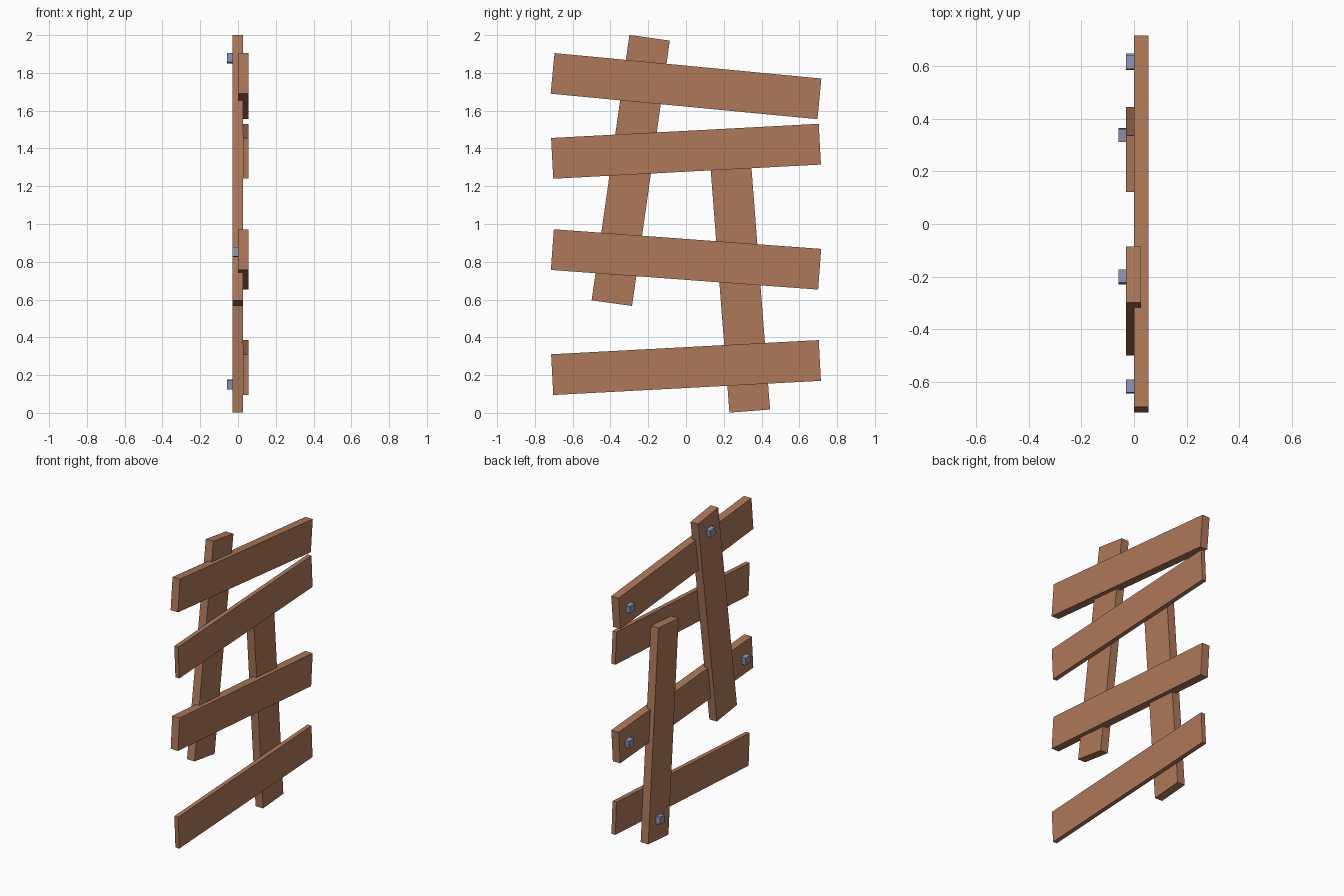
import bpy
import bmesh
import math
from mathutils import Matrix

if "Cube" in bpy.data.objects:
    bpy.data.objects.remove(bpy.data.objects["Cube"])


def flat_material(name, color):
    m = bpy.data.materials.new(name)
    m.diffuse_color = (*color, 1.0)
    m.use_nodes = True
    m.node_tree.nodes["Principled BSDF"].inputs["Base Color"].default_value = m.diffuse_color
    return m


WOOD = flat_material("brown wood", (0.42, 0.19, 0.10))
METAL = flat_material("blue grey metal", (0.26, 0.29, 0.45))


def box(name, x0, x1, y, z, length, width, tilt, mat):
    """Box between x0 and x1, its length along y, tilted in the y-z plane."""
    bm = bmesh.new()
    bmesh.ops.create_cube(bm, size=1.0, matrix=Matrix.Diagonal((x1 - x0, length, width, 1)))
    mesh = bpy.data.meshes.new(name)
    bm.to_mesh(mesh)
    bm.free()
    mesh.materials.append(mat)
    obj = bpy.data.objects.new(name, mesh)
    obj.location = ((x0 + x1) / 2, y, z)
    obj.rotation_euler = (math.radians(tilt), 0, 0)
    bpy.context.collection.objects.link(obj)
    return obj


LENGTH, WIDTH = 1.419, 0.216

# Cross planks: two thick ones sloping down, two thin ones sloping up
for name, x0, z, tilt in [
    ("top_plank", 0.0, 1.73, -5.45),
    ("upper_plank", 0.026, 1.385, 3.03),
    ("lower_plank", 0.0, 0.8125, -4.2),
    ("bottom_plank", 0.026, 0.24, 3.03),
]:
    box(name, x0, 0.055, 0, z, LENGTH, WIDTH, tilt, WOOD)

# Leaning upright boards behind the planks
box("left_upright", -0.03, 0.026, -0.2925, 1.2835, LENGTH, WIDTH, 90 - 8.1, WOOD)
box("right_upright", -0.03, 0.026, 0.283, 0.717, LENGTH, WIDTH, 90 + 4.4, WOOD)

# Square nail heads on the back
for name, x0, y, z, tilt in [
    ("top_plank_nail", -0.03, 0.613, 1.67, -5.45),
    ("lower_plank_nail_left", -0.03, -0.618, 0.852, -4.2),
    ("lower_plank_nail_right", -0.03, 0.622, 0.765, -4.2),
    ("left_upright_nail", -0.059, -0.202, 1.878, -8.1),
    ("right_upright_nail", -0.059, 0.338, 0.15, 4.4),
]:
    box(name, x0, x0 + 0.034, y, z, 0.05, 0.05, tilt, METAL)
